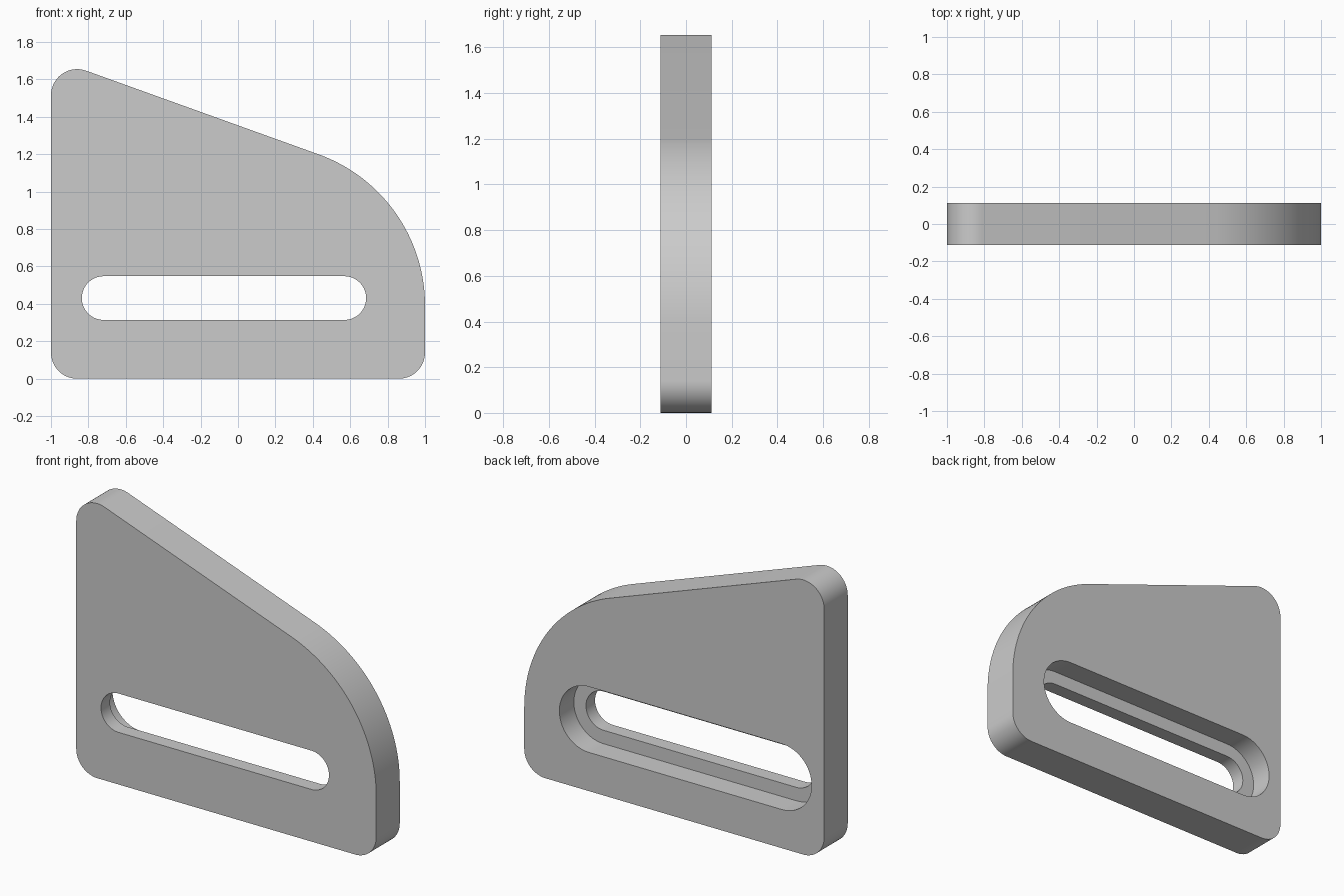
import bpy
import bmesh
from math import cos, sin, radians

if "Cube" in bpy.data.objects:
    bpy.data.objects.remove(bpy.data.objects["Cube"], do_unlink=True)

HALF = 0.112      # half the plate thickness
LEDGE = -0.026    # depth at which the wide recess stops


def arc(cx, cz, r, start, end, steps):
    """Points on an arc in the XZ plane, angles in degrees."""
    angles = [radians(start + (end - start) * i / steps) for i in range(steps + 1)]
    return [(cx + r * cos(a), cz + r * sin(a)) for a in angles]


def prism(name, outline, y0, y1):
    """Solid made by extruding an XZ outline along y."""
    bm = bmesh.new()
    face = bm.faces.new([bm.verts.new((x, y0, z)) for x, z in outline])
    side = bmesh.ops.extrude_face_region(bm, geom=[face])
    verts = [v for v in side["geom"] if isinstance(v, bmesh.types.BMVert)]
    bmesh.ops.translate(bm, verts=verts, vec=(0, y1 - y0, 0))
    bmesh.ops.recalc_face_normals(bm, faces=bm.faces[:])
    mesh = bpy.data.meshes.new(name)
    bm.to_mesh(mesh)
    bm.free()
    obj = bpy.data.objects.new(name, mesh)
    bpy.context.collection.objects.link(obj)
    return obj


def slot(r):
    """Round-ended slot outline around one shared centre line."""
    z = 0.431
    return arc(0.568, z, r, -90, 90, 32) + arc(-0.718, z, r, 90, 270, 32)


# Plate outline: rounded corners, sloping top edge and one large shoulder
SLOPE = 70.3
outline = (arc(0.86, 0.14, 0.14, -90, 0, 16)
           + arc(0.14, 0.39, 0.86, 0, SLOPE, 48)
           + arc(-0.86, 1.515, 0.14, SLOPE, 180, 20)
           + arc(-0.86, 0.14, 0.14, 180, 270, 16))
plate = prism("slotted_plate", outline, -HALF, HALF)

# Through slot, and the wider recess around it on the back
cutters = [prism("through_slot_cutter", slot(0.117), -0.3, 0.3),
           prism("back_recess_cutter", slot(0.198), LEDGE, 0.3)]
bpy.ops.object.select_all(action="DESELECT")
plate.select_set(True)
bpy.context.view_layer.objects.active = plate
for cutter in cutters:
    cutter.hide_render = True
    mod = plate.modifiers.new(cutter.name, "BOOLEAN")
    mod.operation = "DIFFERENCE"
    mod.solver = "EXACT"
    mod.object = cutter
    bpy.ops.object.modifier_apply(modifier=mod.name)
    bpy.data.objects.remove(cutter, do_unlink=True)

# Plain grey finish
grey = bpy.data.materials.new("plain_grey")
grey.use_nodes = True
colour = (0.6, 0.6, 0.6, 1)
grey.diffuse_color = colour
grey.node_tree.nodes["Principled BSDF"].inputs["Base Color"].default_value = colour
plate.data.materials.clear()
plate.data.materials.append(grey)

bpy.ops.object.shade_smooth_by_angle(angle=radians(30))
